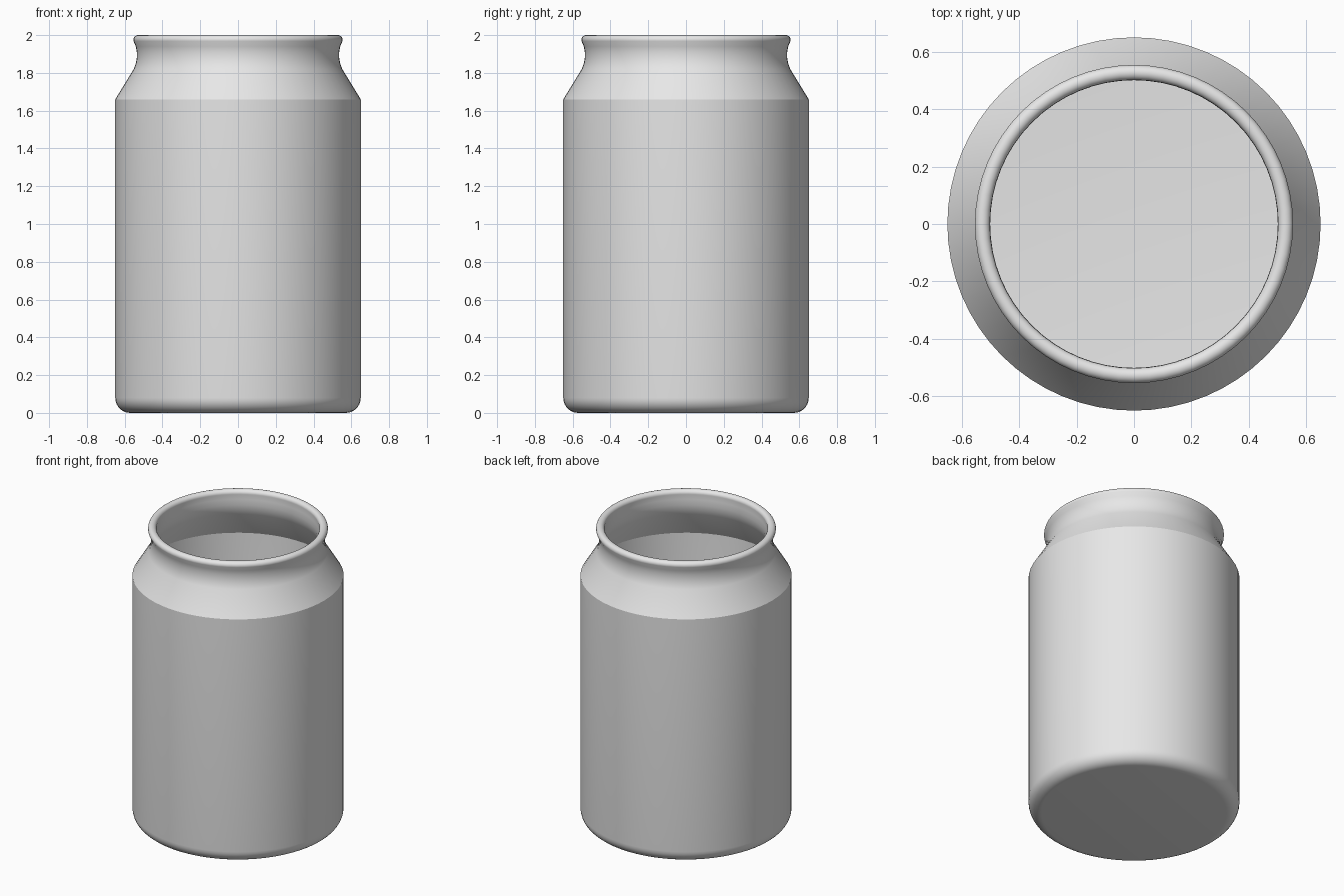
import bpy, bmesh
from math import sin, cos, radians, tau
from mathutils import Vector

cube = bpy.data.objects.get("Cube")
if cube:
    bpy.data.objects.remove(cube, do_unlink=True)

SIDES = 64
RADIUS, WALL = 0.65, 0.025


def arc(cx, cz, rx, rz, start, end, steps):
    """Points of an elliptical arc in the profile plane, angles in degrees."""
    angles = [radians(start + (end - start) * i / steps) for i in range(steps + 1)]
    return [(cx + rx * cos(a), cz + rz * sin(a)) for a in angles]


def lathe(name, profile, material):
    """Spin a closed-at-the-axis profile around z."""
    bm = bmesh.new()
    verts = [bm.verts.new((r, 0, z)) for r, z in profile]
    edges = [bm.edges.new(pair) for pair in zip(verts, verts[1:])]
    bmesh.ops.spin(bm, geom=verts + edges, cent=(0, 0, 0), axis=(0, 0, 1),
                   angle=tau, steps=SIDES, use_merge=True)
    bmesh.ops.remove_doubles(bm, verts=bm.verts[:], dist=0.0002)
    bmesh.ops.recalc_face_normals(bm, faces=bm.faces[:])
    mesh = bpy.data.meshes.new(name)
    bm.to_mesh(mesh)
    bm.free()
    mesh.materials.append(material)
    obj = bpy.data.objects.new(name, mesh)
    bpy.context.collection.objects.link(obj)
    bpy.ops.object.select_all(action='DESELECT')
    obj.select_set(True)
    bpy.context.view_layer.objects.active = obj
    bpy.ops.object.shade_smooth_by_angle(angle=radians(28))
    return obj


grey = bpy.data.materials.new("plain grey")
grey.use_nodes = True
grey.diffuse_color = (0.8, 0.8, 0.8, 1)
grey.node_tree.nodes["Principled BSDF"].inputs["Base Color"].default_value = (0.8, 0.8, 0.8, 1)

# Outside: flat base, rounded foot, straight wall
foot = 0.08
outside = [(0, 0)] + arc(RADIUS - foot, foot, foot, foot, -90, 0, 8)
# Sloping shoulder and waisted neck
outside += [(RADIUS, 1.66), (0.552, 1.82), (0.541, 1.85), (0.536, 1.88),
            (0.536, 1.91), (0.541, 1.94)]
# Rolled lip
lip = arc(0.528, 1.975, 0.026, 0.025, -15, 195, 14)
# Inside: neck, shoulder, wall, rounded floor
inner = RADIUS - WALL
inside = [(0.501, 1.94), (0.502, 1.90), (0.508, 1.865), (0.522, 1.83),
          (inner, 1.655)]
inside += arc(RADIUS - foot, foot, foot - WALL, foot - WALL, 0, -90, 8)
inside += [(0, WALL)]

lathe("jar", outside + lip + inside, grey)
